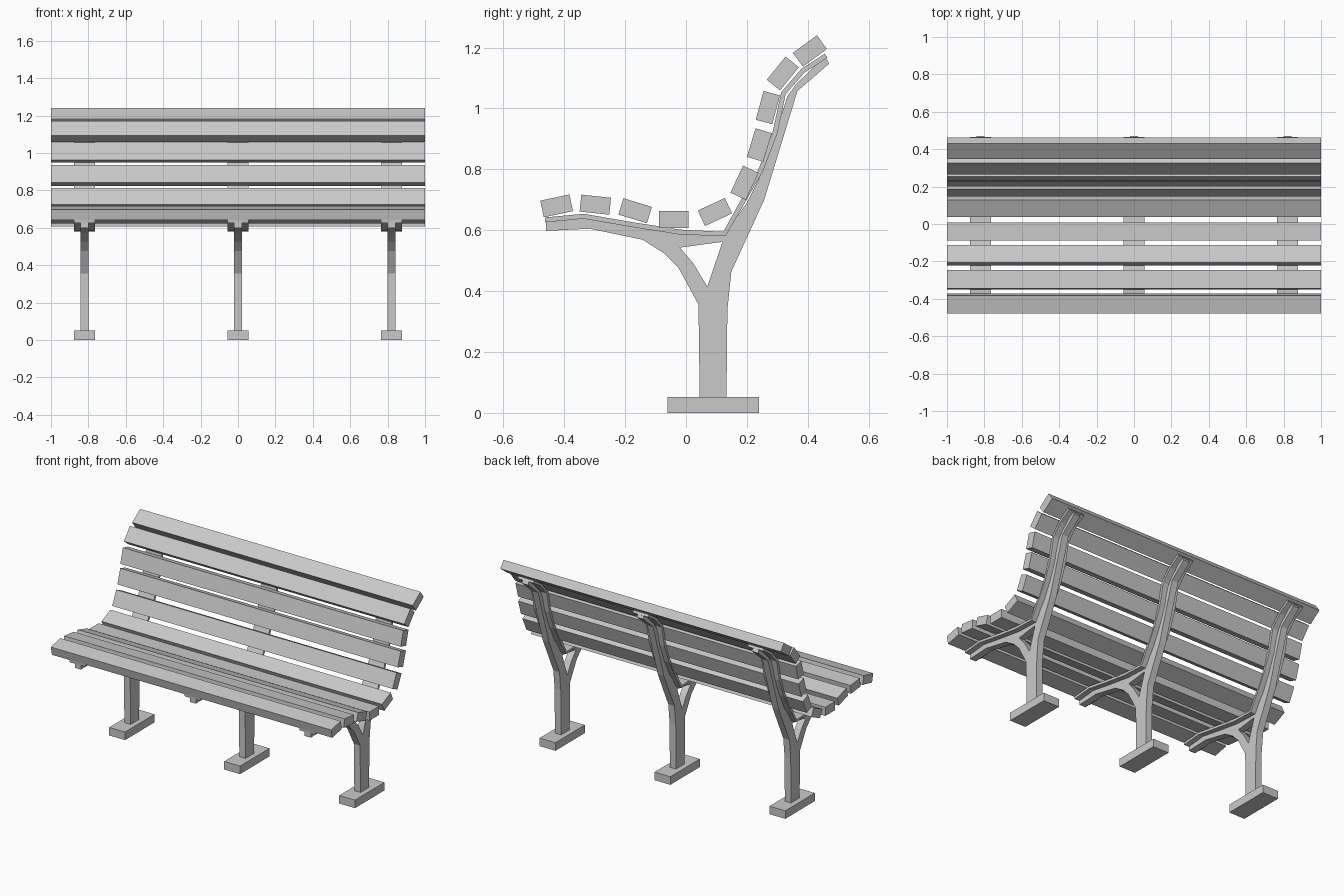
import bpy, bmesh, math
from mathutils import Vector, Matrix

cube = bpy.data.objects.get("Cube")
if cube:
    bpy.data.objects.remove(cube, do_unlink=True)

# Single grey finish for the whole bench
grey = bpy.data.materials.new("plain_grey")
grey.use_nodes = True
colour = (0.59, 0.59, 0.59, 1)
grey.diffuse_color = colour
grey.node_tree.nodes["Principled BSDF"].inputs["Base Color"].default_value = colour


def finish(name, bm):
    bmesh.ops.recalc_face_normals(bm, faces=bm.faces)
    mesh = bpy.data.meshes.new(name)
    bm.to_mesh(mesh)
    bm.free()
    mesh.materials.append(grey)
    obj = bpy.data.objects.new(name, mesh)
    bpy.context.collection.objects.link(obj)
    return obj


def box(name, centre, size, tilt=0):
    bm = bmesh.new()
    place = (Matrix.Translation(centre) @ Matrix.Rotation(math.radians(tilt), 4, 'X')
             @ Matrix.Diagonal((*size, 1)))
    bmesh.ops.create_cube(bm, size=1, matrix=place)
    return finish(name, bm)


def extrude_profile(name, loops, x, width):
    """Extrude side-view (y, z) loops across x; inner loops become holes."""
    bm = bmesh.new()
    edges = []
    for loop in loops:
        verts = [bm.verts.new((x - width / 2, y, z)) for y, z in loop]
        edges += [bm.edges.new((a, b)) for a, b in zip(verts, verts[1:] + verts[:1])]
    bmesh.ops.triangle_fill(bm, edges=edges, use_beauty=True)
    result = bmesh.ops.extrude_face_region(bm, geom=bm.faces[:], use_keep_orig=True)
    moved = [v for v in result["geom"] if isinstance(v, bmesh.types.BMVert)]
    bmesh.ops.translate(bm, verts=moved, vec=(width, 0, 0))
    return finish(name, bm)


def strip(path, thickness):
    """Closed loop for a path thickened to its right-hand side."""
    pts = [Vector(p) for p in path]
    under = []
    for i, p in enumerate(pts):
        d = (pts[min(i + 1, len(pts) - 1)] - pts[max(i - 1, 0)]).normalized()
        under.append(p + Vector((d.y, -d.x)) * thickness)
    return pts + under[::-1]


# Slats: y, z, tilt from the seat front to the top of the back
slats = [(-.425, .680, 12), (-.298, .684, -6), (-.167, .664, -17), (-.04, .636, 0),
         (.095, .660, 25), (.192, .756, 65), (.241, .880, 73), (.269, 1.003, 75),
         (.318, 1.115, 51), (.407, 1.189, 36)]
for i, (y, z, tilt) in enumerate(slats):
    part = "seat_slat" if i < 5 else "back_slat"
    box(f"{part}_{i + 1}", (0, y, z), (2, .098, .056), tilt)

# Side profile of the supports
frame = [(-.46, .598), (-.46, .63), (-.336, .64), (-.185, .615), (-.02, .59), (.123, .583),
         (.20, .69), (.25, .79), (.297, .93), (.333, 1.04), (.362, 1.08), (.457, 1.172),
         (.47, 1.147), (.366, 1.057), (.257, .70), (.149, .464), (.136, .34), (.133, .05),
         (.045, .05), (.041, .356), (-.025, .477), (-.07, .523), (-.143, .569), (-.316, .605)]
brace_gap = [(-.02, .543), (.12, .562), (.07, .415), (.025, .49)]
bearer = [(-.464, .642), (-.336, .654), (-.185, .628), (-.02, .602), (.123, .595),
          (.175, .69), (.238, .80), (.284, .92), (.313, 1.054), (.379, 1.13), (.456, 1.18)]

# Three supports, each with a web, a flat bearer under the slats and a foot
for side, x in (("right", -.82), ("middle", 0), ("left", .82)):
    extrude_profile(f"{side}_frame", [frame, brace_gap], x, .044)
    extrude_profile(f"{side}_bearer", [strip(bearer, .016)], x, .112)
    box(f"{side}_foot", (x, .09, .026), (.113, .30, .052))
